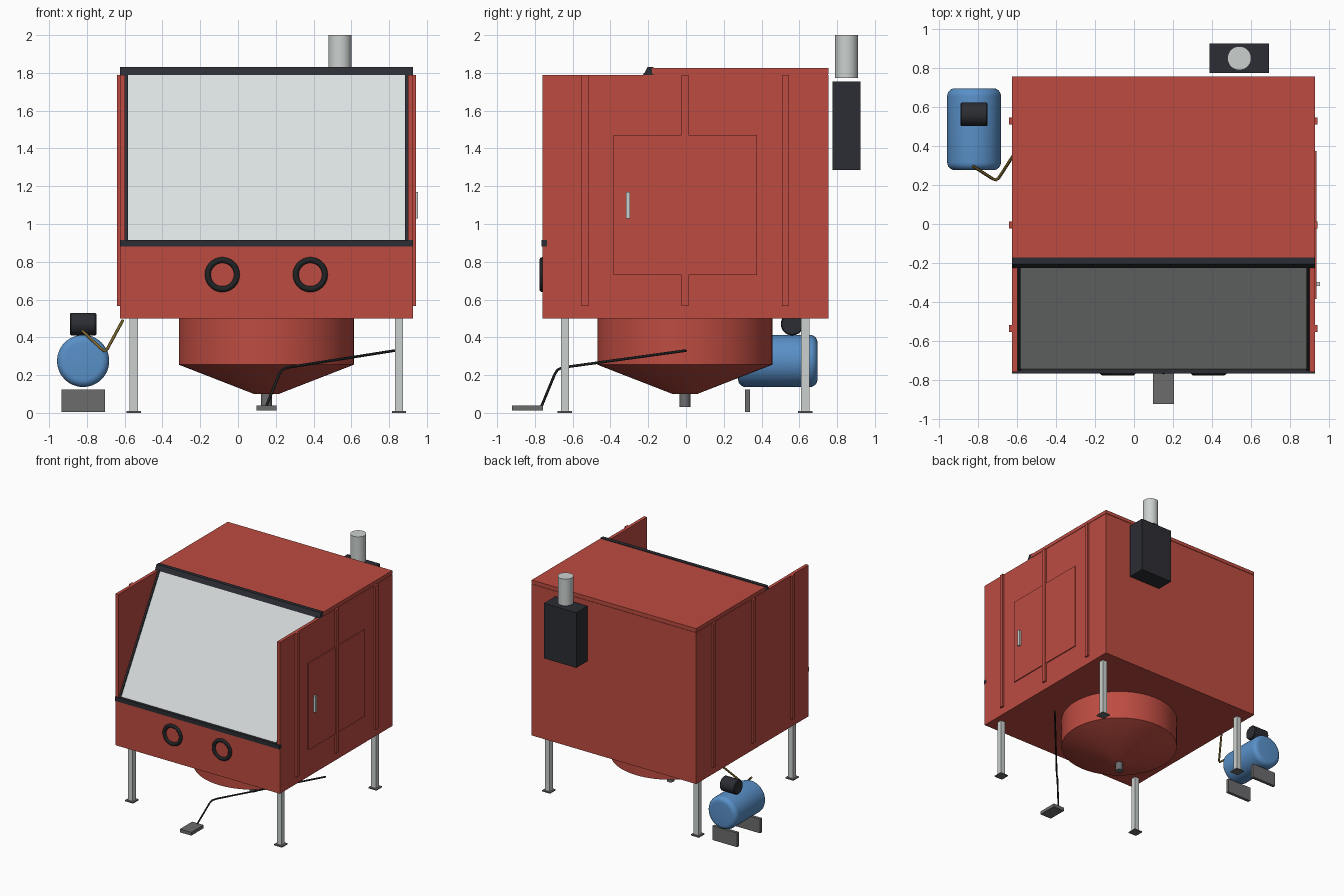
import bpy, bmesh, math
from mathutils import Matrix, Vector

if "Cube" in bpy.data.objects:
    bpy.data.objects.remove(bpy.data.objects["Cube"])


def material(name, rgb):
    m = bpy.data.materials.new(name)
    m.diffuse_color = (*rgb, 1)
    m.use_nodes = True
    m.node_tree.nodes["Principled BSDF"].inputs["Base Color"].default_value = m.diffuse_color
    return m


RED = material("red paint", (0.51, 0.072, 0.053))
DARK = material("charcoal", (0.025, 0.026, 0.033))
BLACK = material("black rubber", (0.015, 0.016, 0.018))
GLASS = material("pale glass", (0.70, 0.74, 0.74))
STEEL = material("light steel", (0.60, 0.64, 0.62))
GREY = material("mid grey", (0.15, 0.15, 0.155))
BLUE = material("blue paint", (0.10, 0.28, 0.58))
BRASS = material("brass hose", (0.19, 0.13, 0.025))


def finish(name, bm, mat, smooth=False):
    bmesh.ops.recalc_face_normals(bm, faces=bm.faces)
    me = bpy.data.meshes.new(name)
    bm.to_mesh(me)
    bm.free()
    me.materials.append(mat)
    ob = bpy.data.objects.new(name, me)
    bpy.context.collection.objects.link(ob)
    if smooth:
        bpy.ops.object.select_all(action='DESELECT')
        ob.select_set(True)
        bpy.context.view_layer.objects.active = ob
        bpy.ops.object.shade_smooth_by_angle(angle=math.radians(35))
    return ob


def box(name, x, y, z, mat):
    bm = bmesh.new()
    size = Matrix.Diagonal((x[1] - x[0], y[1] - y[0], z[1] - z[0], 1))
    mid = Matrix.Translation((sum(x) / 2, sum(y) / 2, sum(z) / 2))
    bmesh.ops.create_cube(bm, size=1, matrix=mid @ size)
    return finish(name, bm, mat)


def extrude_x(name, profile, x0, x1, mat):
    """Prism along x from a (y, z) profile."""
    bm = bmesh.new()
    f = bm.faces.new([bm.verts.new((x0, y, z)) for y, z in profile])
    new = bmesh.ops.extrude_face_region(bm, geom=[f])["geom"]
    bmesh.ops.translate(bm, vec=(x1 - x0, 0, 0),
                        verts=[v for v in new if isinstance(v, bmesh.types.BMVert)])
    return finish(name, bm, mat)


def lathe(name, profile, centre, mat, axis='Z', seg=48):
    """Closed solid turned from (radius, height) points."""
    bm = bmesh.new()
    rot = {'Z': Matrix(), 'Y': Matrix.Rotation(-math.pi / 2, 4, 'X'),
           'X': Matrix.Rotation(math.pi / 2, 4, 'Y')}[axis]
    m = Matrix.Translation(centre) @ rot
    rings = [[bm.verts.new(m @ Vector((r * math.cos(a), r * math.sin(a), h)))
              for a in (2 * math.pi * i / seg for i in range(seg))]
             for r, h in profile]
    for a, b in zip(rings, rings[1:]):
        for i in range(seg):
            j = (i + 1) % seg
            bm.faces.new((a[i], a[j], b[j], b[i]))
    bm.faces.new(rings[0])
    bm.faces.new(rings[-1])
    return finish(name, bm, mat, True)


def tube(name, pts, r, mat):
    cu = bpy.data.curves.new(name, 'CURVE')
    cu.dimensions = '3D'
    cu.bevel_depth = r
    cu.bevel_resolution = 2
    cu.use_fill_caps = True
    sp = cu.splines.new('POLY')
    sp.points.add(len(pts) - 1)
    for p, co in zip(sp.points, pts):
        p.co = (*co, 1)
    cu.materials.append(mat)
    ob = bpy.data.objects.new(name, cu)
    bpy.context.collection.objects.link(ob)


X0, X1, Y0, Y1 = -0.625, 0.927, -0.76, 0.755
XI0, XI1 = -0.597, 0.899

# Cabinet shell
box("base_slab", (X0, X1), (Y0, Y1), (0.50, 0.565), RED)
box("left_wall", (X0, XI0), (Y0, Y1), (0.565, 1.79), RED)
box("right_wall", (XI1, X1), (Y0, Y1), (0.565, 1.79), RED)
box("back_wall", (XI0, XI1), (Y1 - 0.03, Y1), (0.565, 1.79), RED)
box("front_panel", (XI0, XI1), (Y0, Y0 + 0.03), (0.565, 0.885), RED)
box("roof", (X0, X1), (-0.18, Y1), (1.795, 1.825), RED)
box("roof_seam", (X0 + 0.004, X1 - 0.004), (-0.18, Y1 - 0.004), (1.785, 1.796), RED)

# Vertical ribs on both sides
for yc in (-0.535, -0.006, 0.527):
    for side, x in (("left", (X0 - 0.015, X0)), ("right", (X1, X1 + 0.015))):
        box(f"{side}_rib", x, (yc - 0.018, yc + 0.018), (0.565, 1.79), RED)

# Sloped window with its frame
box("window_bottom_bar", (X0, X1), (-0.766, -0.735), (0.88, 0.916), DARK)
extrude_x("window_top_bar", [(-0.225, 1.79), (-0.205, 1.83), (-0.172, 1.83), (-0.172, 1.79)],
          X0, X1, DARK)
extrude_x("window_glass", [(-0.752, 0.90), (-0.212, 1.80), (-0.195, 1.80), (-0.735, 0.90)],
          XI0, XI1, GLASS)
for x in (XI0, XI1 - 0.015):
    extrude_x("window_side_strip",
              [(-0.762, 0.90), (-0.222, 1.80), (-0.20, 1.80), (-0.74, 0.90)],
              x, x + 0.015, DARK)

# Glove port rings
for x in (-0.083, 0.383):
    bpy.ops.mesh.primitive_torus_add(major_radius=0.077, minor_radius=0.0155,
                                     major_segments=40, minor_segments=10,
                                     location=(x, -0.761, 0.732),
                                     rotation=(math.pi / 2, 0, 0))
    ring = bpy.context.object
    ring.name = "glove_ring"
    ring.data.materials.append(BLACK)
    bpy.ops.object.shade_smooth_by_angle(angle=math.radians(60))

# Side door and handle
box("side_door", (X1, X1 + 0.008), (-0.385, 0.375), (0.73, 1.47), RED)
box("door_handle", (X1 + 0.008, 0.953), (-0.318, -0.297), (1.03, 1.17), STEEL)

# Legs with foot plates
for x in (-0.552, 0.852):
    for y in (-0.641, 0.631):
        box("leg", (x - 0.022, x + 0.022), (y - 0.022, y + 0.022), (0.008, 0.50), STEEL)
        box("foot_plate", (x - 0.038, x + 0.038), (y - 0.038, y + 0.038), (0, 0.009), GREY)

# Hopper with outlet
lathe("hopper", [(0.463, 0.50), (0.463, 0.255), (0.065, 0.10)], (0.15, -0.006, 0), RED, seg=64)
lathe("hopper_outlet", [(0.029, 0.03), (0.029, 0.102)], (0.15, -0.006, 0), GREY, seg=24)

# Foot pedal and cable
box("pedal", (0.098, 0.205), (-0.922, -0.757), (0.012, 0.04), GREY)
tube("pedal_cable", [(0.15, -0.765, 0.035), (0.218, -0.695, 0.205), (0.232, -0.68, 0.228),
                     (0.26, -0.655, 0.24), (0.83, 0.0, 0.33)], 0.007, BLACK)

# Air compressor
R, c = 0.138, 0.04
arc = [(R - c + c * math.sin(t), c - c * math.cos(t))
       for t in (math.pi / 2 * i / 6 for i in range(7))]
lathe("air_tank", arc + [(r, 0.42 - h) for r, h in reversed(arc)],
      (-0.82, 0.276, 0.275), BLUE, 'Y')
lathe("compressor_motor", [(0.054, 0), (0.06, 0.006), (0.06, 0.134), (0.054, 0.14)],
      (-0.89, 0.562, 0.47), DARK, 'X', 32)
for y in (0.325, 0.635):
    box("tank_stand", (-0.935, -0.705), (y - 0.013, y + 0.013), (0.004, 0.125), GREY)
tube("air_hose", [(-0.825, 0.296, 0.435), (-0.725, 0.232, 0.34), (-0.708, 0.226, 0.327),
                  (-0.694, 0.235, 0.335), (-0.61, 0.365, 0.49)], 0.008, BRASS)

# Rear filter unit and exhaust
box("filter_box", (0.387, 0.692), (0.775, 0.925), (1.285, 1.755), DARK)
lathe("exhaust_pipe", [(0.061, 1.772), (0.061, 2.0)], (0.54, 0.85, 0), STEEL)
